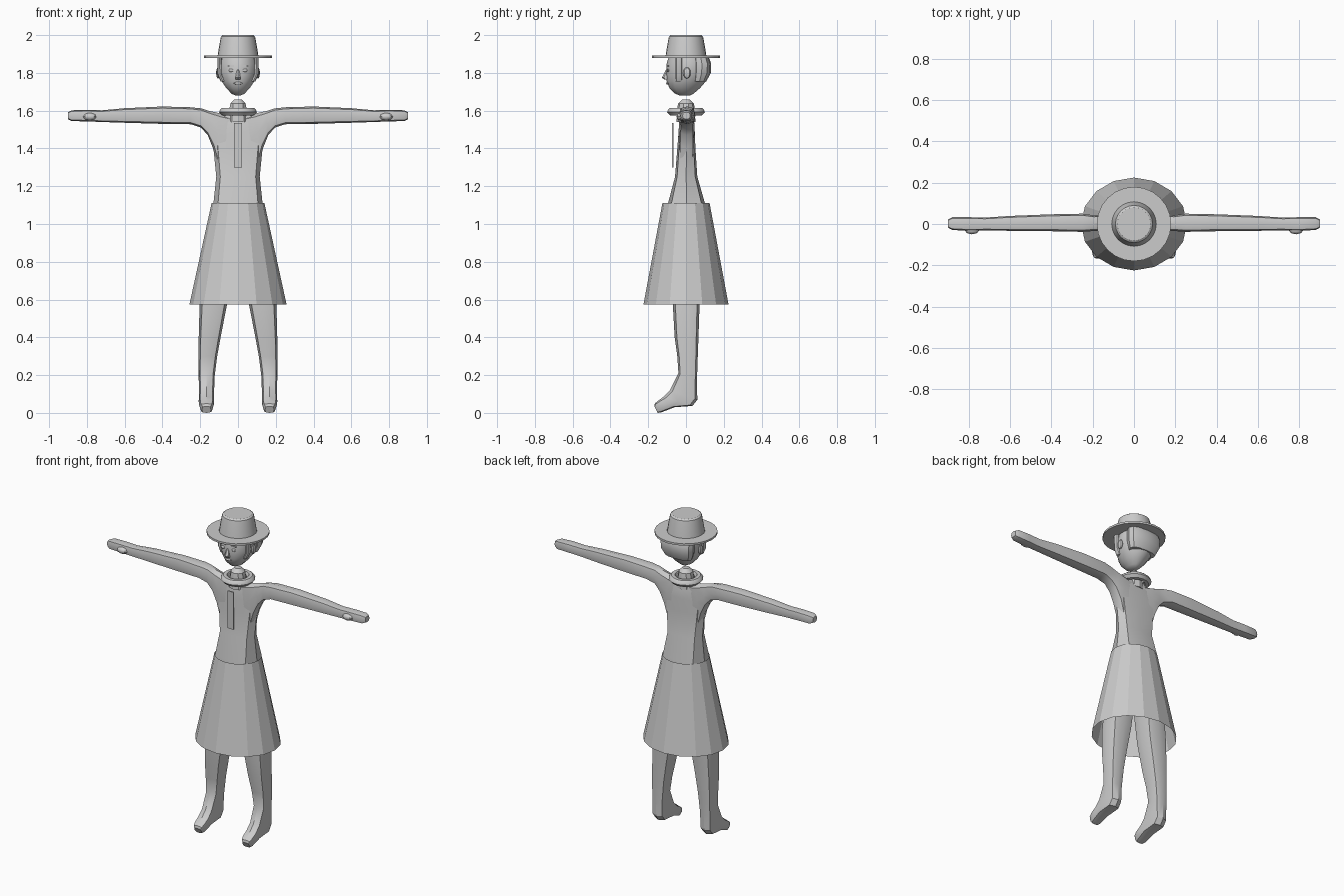
import bpy, bmesh, math
from mathutils import Vector

grey = bpy.data.materials.new("plain grey")
grey.diffuse_color = (0.6, 0.6, 0.6, 1)


def finish(name, bm, mirror=False, smooth=True):
    bmesh.ops.recalc_face_normals(bm, faces=bm.faces)
    me = bpy.data.meshes.new(name)
    bm.to_mesh(me)
    bm.free()
    me.materials.append(grey)
    ob = bpy.data.objects.new(name, me)
    bpy.context.collection.objects.link(ob)
    if mirror:
        mod = ob.modifiers.new("mirror", 'MIRROR')
        mod.use_mirror_merge = False
    if smooth:
        bpy.ops.object.select_all(action='DESELECT')
        ob.select_set(True)
        bpy.context.view_layer.objects.active = ob
        bpy.ops.object.shade_smooth_by_angle(angle=math.radians(32))
    return ob


def loft(name, sections, n=8, power=1.0, mirror=False, caps=True, smooth=True):
    """Each section: two opposite rim points and the half-width vector between them."""
    bm = bmesh.new()
    rings = []
    for a, b, side in sections:
        a, b, side = Vector(a), Vector(b), Vector(side)
        ring = []
        for i in range(n):
            t = 2 * math.pi * i / n
            c, s = (math.copysign(abs(f) ** power, f) for f in (math.cos(t), math.sin(t)))
            ring.append(bm.verts.new((a + b) / 2 + (a - b) / 2 * c + side * s))
        rings.append(ring)
    for r, q in zip(rings, rings[1:]):
        for i in range(n):
            j = (i + 1) % n
            bm.faces.new((r[i], r[j], q[j], q[i]))
    if caps:
        bm.faces.new(rings[0])
        bm.faces.new(rings[-1])
    return finish(name, bm, mirror, smooth)


def level(z, front, back, half):
    """Horizontal section from its front and back y and its half-width in x."""
    return (0, front, z), (0, back, z), (half, 0, 0)


def ball(name, loc, size, mirror=False, seg=8):
    bm = bmesh.new()
    bmesh.ops.create_uvsphere(bm, u_segments=seg, v_segments=6, radius=1)
    for v in bm.verts:
        v.co = Vector([c * s + l for c, s, l in zip(v.co, size, loc)])
    return finish(name, bm, mirror)


def box(name, loc, size, mirror=False):
    bm = bmesh.new()
    bmesh.ops.create_cube(bm, size=1)
    for v in bm.verts:
        v.co = Vector([c * s + l for c, s, l in zip(v.co, size, loc)])
    return finish(name, bm, mirror, False)


# hat: brim and crown as one turned shape
loft("hat", [level(z, -r, r, r) for z, r in (
    (1.879, .10), (1.879, .18), (1.891, .18), (1.891, .108),
    (1.91, .105), (1.975, .094), (1.993, .09), (2.0, .08))], n=24)

# head with pointed chin
loft("head", [level(*s) for s in (
    (1.679, -.03, .02, .012), (1.69, -.058, .04, .035), (1.72, -.088, .075, .064),
    (1.755, -.102, .105, .088), (1.80, -.106, .126, .102), (1.85, -.102, .128, .104),
    (1.89, -.09, .11, .096))], n=14)

# hair at the back and locks beside the face
loft("back_hair", [level(*s) for s in (
    (1.755, .035, .108, .088), (1.80, .035, .131, .107),
    (1.85, .035, .133, .109), (1.885, .035, .12, .104))], power=.75, n=12)
loft("side_lock", [((x, -.055, z), (x, -.02, z), (.012, 0, 0))
                   for x, z in ((.08, 1.755), (.096, 1.79), (.098, 1.885))], mirror=True)

# face
loft("nose", [level(1.765, -.115, -.085, .016), level(1.775, -.128, -.085, .015),
              level(1.82, -.104, -.085, .007)], n=6)
ball("eye", (.037, -.094, 1.813), (.015, .008, .009), True)
box("brow", (.037, -.095, 1.836), (.034, .009, .006), True)
ball("mouth", (0, -.098, 1.745), (.024, .007, .007))
ball("ear", (.106, .005, 1.80), (.010, .02, .03), True)

# neck stump and ring collar
loft("neck", [level(*s) for s in (
    (1.54, -.05, .05, .055), (1.61, -.046, .046, .048),
    (1.638, -.042, .042, .042), (1.66, -.02, .02, .02))], n=10)
loft("collar", [level(z, -r, r, r) for z, r in (
    (1.592, .056), (1.575, .064), (1.575, .085), (1.592, .1), (1.604, .096),
    (1.614, .085), (1.614, .064), (1.592, .056))], n=16, caps=False)

# torso, continuing under the skirt
loft("torso", [level(*s) for s in (
    (.86, -.09, .09, .13), (1.0, -.1, .105, .14), (1.11, -.095, .1, .13),
    (1.25, -.058, .06, .115), (1.4, -.046, .05, .13), (1.48, -.04, .047, .14),
    (1.54, -.036, .043, .12), (1.59, -.025, .03, .06))], power=.6)

# arm blending from the chest through the shoulder to the hand
loft("arm", [((xt, y, zt), (xb, y, zb), (0, w, 0)) for xt, zt, xb, zb, y, w in (
    (.02, 1.58, .11, 1.30, .002, .04), (.08, 1.583, .132, 1.40, .003, .042),
    (.15, 1.598, .160, 1.47, .004, .040), (.195, 1.612, .195, 1.51, .004, .038),
    (.25, 1.618, .25, 1.528, .006, .044), (.40, 1.622, .40, 1.53, .006, .041),
    (.60, 1.613, .60, 1.536, .003, .036), (.72, 1.602, .72, 1.54, 0, .031),
    (.80, 1.604, .80, 1.543, 0, .033), (.88, 1.602, .88, 1.545, .002, .031),
    (.90, 1.592, .90, 1.555, .002, .020))], power=.6, mirror=True)
ball("thumb", (.785, -.03, 1.568), (.035, .02, .02), True)

# front strip on the chest
box("chest_strip", (0, -.07, 1.417), (.04, .008, .235))

# open skirt
loft("skirt", [level(1.11, -.125, .125, .14), level(.575, -.225, .225, .257)],
     n=16, caps=False, smooth=False)

# leg and foot
loft("leg", [((x, ya, za), (x, yb, zb), (w, 0, 0)) for ya, za, yb, zb, x, w in (
    (-.075, .98, .08, .98, .08, .075), (-.073, .80, .08, .80, .105, .075),
    (-.07, .58, .072, .58, .13, .073), (-.06, .40, .066, .40, .15, .058),
    (-.046, .30, .062, .29, .16, .049), (-.04, .21, .058, .17, .166, .042),
    (-.085, .12, .06, .07, .167, .04), (-.12, .085, .035, .037, .167, .041),
    (-.15, .062, -.06, .03, .167, .040), (-.165, .05, -.13, .003, .167, .034),
    (-.168, .035, -.15, .0, .167, .024))], power=.6, mirror=True)
